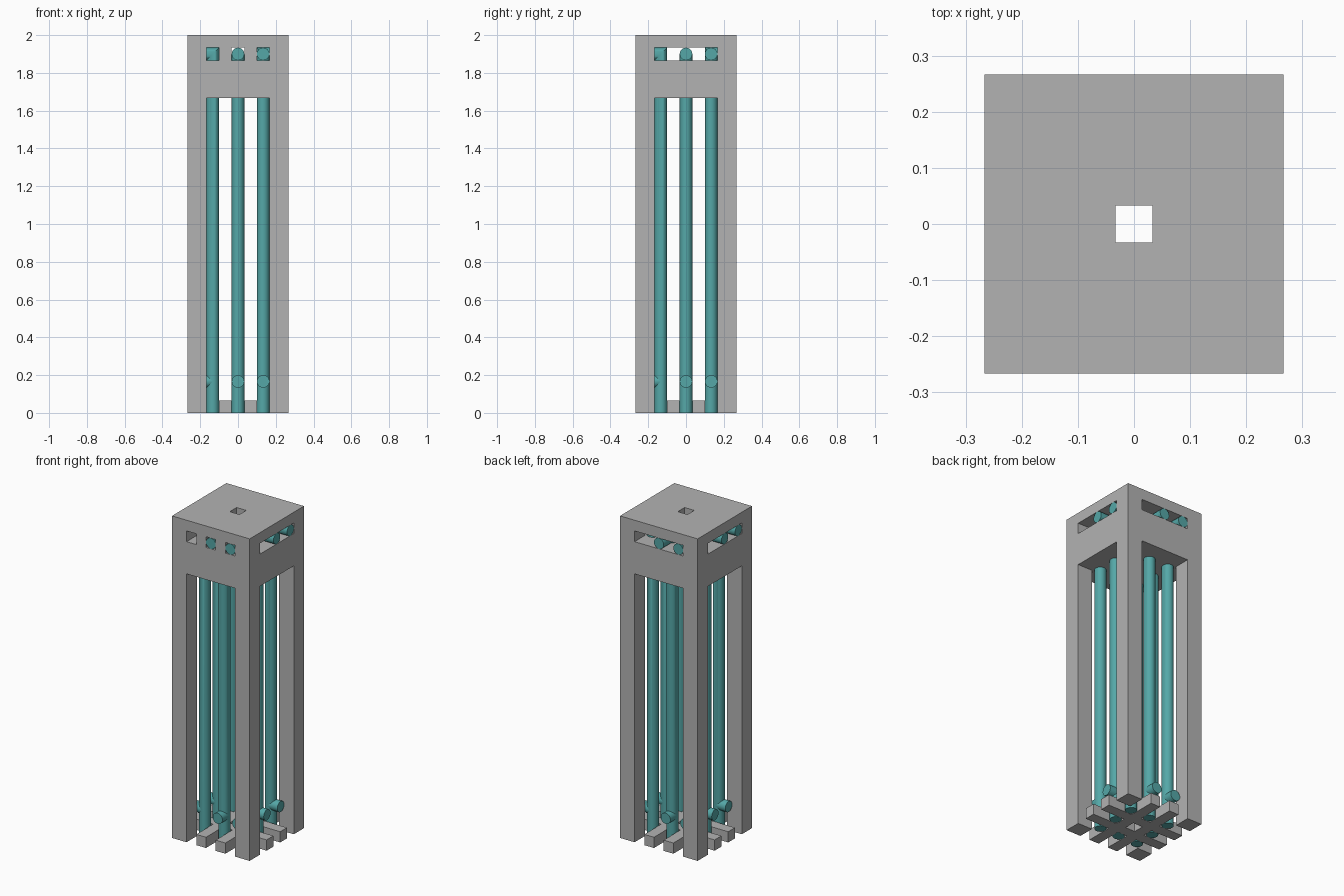
import bpy, bmesh, math
from mathutils import Matrix

if "Cube" in bpy.data.objects:
    bpy.data.objects.remove(bpy.data.objects["Cube"])

U = 1 / 15          # design module
R = U / 2           # pipe radius
SEG = 32


def material(name, rgb):
    m = bpy.data.materials.new(name)
    m.diffuse_color = (*rgb, 1)
    m.use_nodes = True
    m.node_tree.nodes["Principled BSDF"].inputs["Base Color"].default_value = m.diffuse_color
    return m


GREY = material("concrete grey", (0.45, 0.45, 0.45))
TEAL = material("teal", (0.09, 0.39, 0.39))


def link(name, bm, mat):
    bmesh.ops.recalc_face_normals(bm, faces=bm.faces)
    me = bpy.data.meshes.new(name)
    bm.to_mesh(me)
    bm.free()
    me.materials.append(mat)
    ob = bpy.data.objects.new(name, me)
    bpy.context.collection.objects.link(ob)
    return ob


def box(name, lo, hi):
    """Box between two corners given in modules."""
    bm = bmesh.new()
    bmesh.ops.create_cube(bm, size=1)
    for v in bm.verts:
        v.co = [U * (a + (b - a) * (c + 0.5)) for a, b, c in zip(lo, hi, v.co)]
    return link(name, bm, GREY)


def combine(target, other, operation):
    mod = target.modifiers.new(other.name, 'BOOLEAN')
    mod.operation, mod.solver, mod.object = operation, 'EXACT', other
    other.hide_render = True
    other.hide_set(True)


# Tower frame: block on four legs, with slots and a central shaft
frame = box("tower_frame", (-4, -4, 0), (4, 4, 30))
cuts = [
    ("opening_cutter_y", (-2.5, -5, -1), (2.5, 5, 25)),
    ("opening_cutter_x", (-5, -2.5, -1), (5, 2.5, 25)),
    ("slot_cutter_sides", (-5, -2.5, 28), (5, 2.5, 29)),
    ("slot_cutter_back", (-2.5, 0, 28), (2.5, 5, 29)),
    ("shaft_cutter", (-.5, -.5, 24), (.5, .5, 31)),
]
for i, x in enumerate((-2, 0, 2)):
    cuts.append((f"window_cutter_{i}", (x - .5, -5, 28), (x + .5, -2, 29)))
for c in cuts:
    combine(frame, box(*c), 'DIFFERENCE')

# Base grille: two bars each way
grille = box("base_grille", (-1.5, -4, 0), (-.5, 4, 1))
combine(grille, box("grille_bar_b", (.5, -4, 0), (1.5, 4, 1)), 'UNION')
combine(grille, box("grille_bar_c", (-4, -1.5, 0), (4, -.5, 1)), 'UNION')
combine(grille, box("grille_bar_d", (-4, .5, 0), (4, 1.5, 1)), 'UNION')


def tube(bm, rings):
    """Capped tube through rings of points."""
    loops = [[bm.verts.new(p) for p in ring] for ring in rings]
    for a, b in zip(loops, loops[1:]):
        for i in range(SEG):
            j = (i + 1) % SEG
            bm.faces.new((a[i], a[j], b[j], b[i]))
    bm.faces.new(loops[0])
    bm.faces.new(loops[-1])


def pipe(name, x, y, turn):
    """Riser with a mitred top outlet and a short inlet, both facing +x before turning."""
    circle = [(R * math.cos(2 * math.pi * i / SEG), R * math.sin(2 * math.pi * i / SEG))
              for i in range(SEG)]
    top, low = 28.5 * U, 2.5 * U
    bm = bmesh.new()
    tube(bm, [[(c, s, 0) for c, s in circle],
              [(c, s, top - c) for c, s in circle],
              [(2 * U, s, top - c) for c, s in circle]])
    tube(bm, [[(0, s, low - c) for c, s in circle],
              [(U, s, low - c) for c, s in circle]])
    bm.transform(Matrix.Rotation(turn, 4, 'Z') @ Matrix.Translation((x, y, 0)))
    ob = link(name, bm, TEAL)
    bpy.context.view_layer.objects.active = ob
    ob.select_set(True)
    bpy.ops.object.shade_smooth_by_angle(angle=math.radians(30))
    ob.select_set(False)


# Eight pipes, two per side in a pinwheel layout
for k in range(4):
    pipe(f"middle_pipe_{k}", 2 * U, 0, k * math.pi / 2)
    pipe(f"corner_pipe_{k}", 2 * U, 2 * U, k * math.pi / 2)
